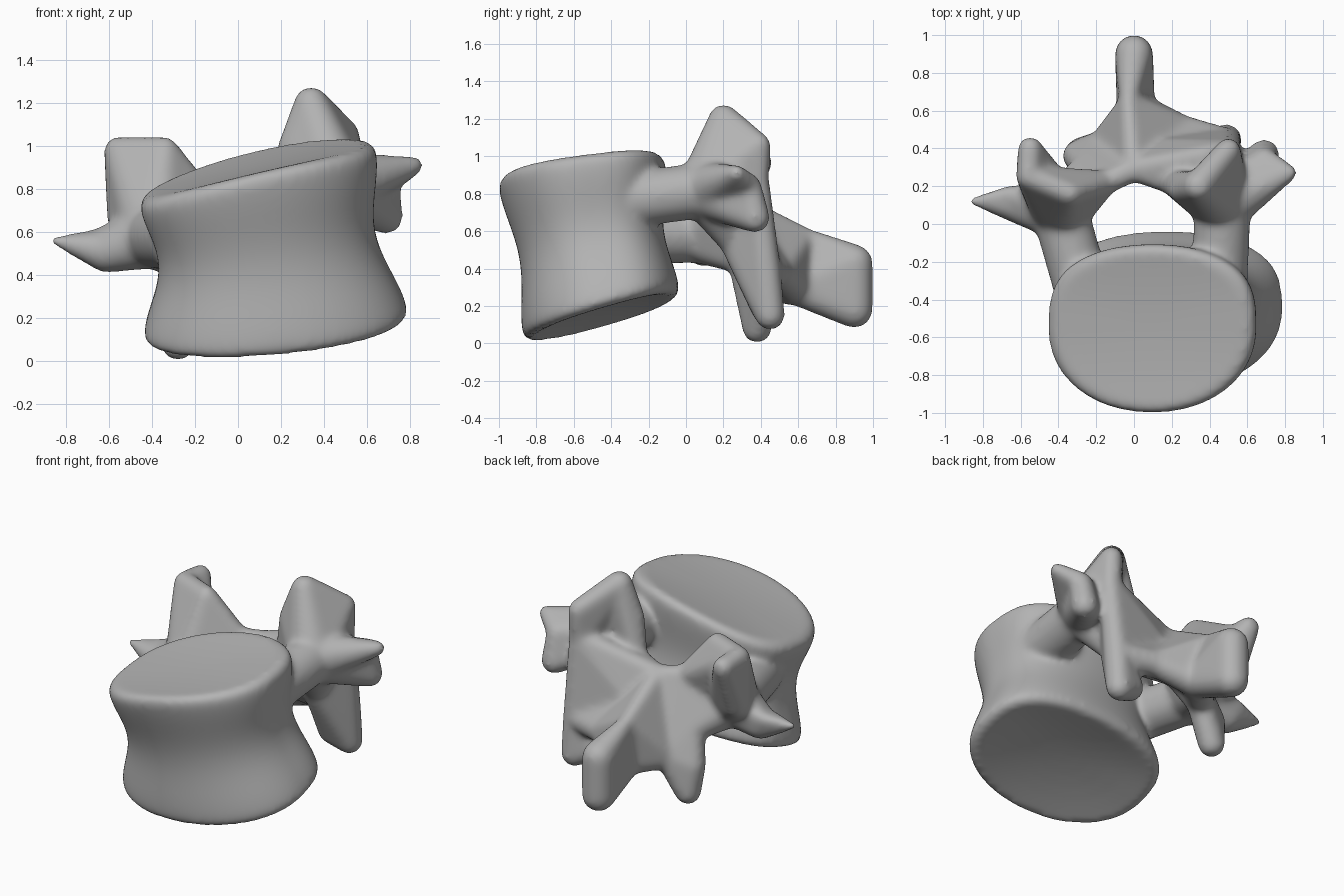
import bpy
import bmesh
from math import cos, sin, pi, copysign
from mathutils import Vector

default_cube = bpy.data.objects.get("Cube")
if default_cube:
    bpy.data.objects.remove(default_cube, do_unlink=True)

bm = bmesh.new()

# Ball points shared by every rounded hull
ball = bmesh.new()
bmesh.ops.create_icosphere(ball, subdivisions=3, radius=1)
ball_points = [vert.co.copy() for vert in ball.verts]
ball.free()


def knob(x, y, z, radius):
    """Ball-shaped cloud of points that a hull can wrap."""
    return [Vector((x, y, z)) + point * radius for point in ball_points]


def wrap(*knobs):
    """Stretch one rounded skin around several knobs."""
    points = [bm.verts.new(point) for cloud in knobs for point in cloud]
    result = bmesh.ops.convex_hull(bm, input=points, use_existing_faces=False)
    spare = set(result["geom_interior"]) | set(result["geom_unused"])
    spare = [item for item in spare if isinstance(item, bmesh.types.BMVert)]
    bmesh.ops.delete(bm, geom=spare, context="VERTS")


def blend(start, end, amount):
    return start + (end - start) * amount


def soft_power(value, power):
    return copysign(abs(value) ** power, value)


def body_ring(level, size=1, segments=72):
    """Oval body section: flat at the back, narrow at the waist."""
    waist = sin(pi * level) ** 2
    rounding = size - 0.09 * size * abs(2 * level - 1) ** 30
    width = (blend(0.62, 0.55, level) - 0.08 * waist) * rounding
    depth = (blend(0.42, 0.45, level) - 0.05 * waist) * rounding
    dish = 0.05 * (1 - size ** 2)
    ring = []
    for step in range(segments):
        angle = 2 * pi * step / segments
        flatness = 0.65 if sin(angle) > 0 else 0.95
        x = blend(0.18, 0.09, level) + width * soft_power(cos(angle), 0.95)
        y = blend(-0.45, -0.56, level) + depth * soft_power(sin(angle), flatness)
        # Both end plates tilt, the upper one mostly sideways
        floor = 0.25 + 0.09 * x + 0.29 * y + dish
        ceiling = 0.98 + 0.26 * x + 0.13 * y - 0.15 * x * x - dish / 2
        ring.append(bm.verts.new((x, y, blend(floor, ceiling, level))))
    return ring


# Vertebral body: dished end plates joined by a wall crowded towards both rims
layers = 24
plate_sizes = [0.1, 0.3, 0.5, 0.7, 0.9]
rings = [body_ring(0, size) for size in plate_sizes]
rings += [body_ring((1 - cos(pi * layer / layers)) / 2)
          for layer in range(layers + 1)]
rings += [body_ring(1, size) for size in reversed(plate_sizes)]
for lower, upper in zip(rings, rings[1:]):
    for i in range(len(lower)):
        bm.faces.new((lower[i - 1], lower[i], upper[i], upper[i - 1]))
bm.faces.new(rings[0])
bm.faces.new(rings[-1])

# Knob sizes
sharp, fine, thin, medium, blunt, thick = 0.02, 0.045, 0.065, 0.08, 0.1, 0.15

# Roof of the canal and spinous process
roof_top = knob(0, 0.29, 0.73, thin)
roof_base = knob(0, 0.38, 0.46, medium)
spine_ridge = knob(-0.03, 0.65, 0.57, fine)
spine_keel = knob(0.01, 0.6, 0.3, blunt)
spine_end_top = knob(0, 0.9, 0.43, blunt)
spine_end_base = knob(0, 0.9, 0.18, blunt)
wrap(roof_top, roof_base, spine_ridge, spine_keel)
wrap(spine_ridge, spine_keel, spine_end_top, spine_end_base)

# Left pedicle, flush with the side of the body
left_root = knob(0.45, -0.35, 0.76, thick)
left_pillar = knob(0.47, 0.1, 0.82, thick)
wrap(left_root, left_pillar)

# Left superior articular process: outer and inner blades
left_peak = knob(0.34, 0.2, 1.2, medium)
left_crest = knob(0.5, 0.39, 1.06, thin)
left_heel = knob(0.5, 0.38, 0.87, thin)
left_lip = knob(0.25, 0.18, 1, thin)
left_lip_base = knob(0.2, 0.22, 0.76, thin)
wrap(left_peak, left_crest, left_heel, left_pillar)
wrap(left_peak, left_lip, left_lip_base, left_pillar)

# Left transverse process: outer tip and lower lobe
left_tip = knob(0.82, 0.27, 0.91, fine)
left_shoulder = knob(0.69, 0.34, 0.84, thin)
left_lobe = knob(0.69, 0.37, 0.67, medium)
wrap(left_pillar, left_tip, left_shoulder)
wrap(left_pillar, left_lobe, left_shoulder)

# Left lamina, inferior articular process and web to the spine
left_lamina = knob(0.38, 0.26, 0.54, medium)
left_flank = knob(0.49, 0.43, 0.38, medium)
left_foot = knob(0.49, 0.45, 0.15, medium)
left_foot_inner = knob(0.38, 0.42, 0.2, medium)
left_web = knob(0.25, 0.5, 0.38, medium)
wrap(left_heel, left_pillar, left_lip_base, left_lamina)
wrap(left_heel, left_lip_base, left_lamina, left_flank, roof_top, roof_base)
wrap(left_lamina, left_flank, left_foot, left_foot_inner)
wrap(roof_top, spine_ridge, spine_keel, left_web)
wrap(roof_top, roof_base, left_web, left_flank, left_lamina)

# Right pedicle
right_root = knob(-0.27, -0.36, 0.57, thick)
right_pillar = knob(-0.39, 0.06, 0.58, thick)
wrap(right_root, right_pillar)

# Right superior articular process: outer and inner blades
right_crest = knob(-0.55, 0.4, 0.97, thin)
right_corner = knob(-0.56, 0.25, 0.98, thin)
right_lip = knob(-0.34, 0.16, 0.98, thin)
right_lip_base = knob(-0.15, 0.22, 0.74, thin)
right_heel = knob(-0.53, 0.24, 0.66, medium)
wrap(right_crest, right_corner, right_heel, right_pillar)
wrap(right_corner, right_lip, right_lip_base, right_pillar)

# Right transverse process: pointed spur
right_elbow = knob(-0.61, 0.1, 0.51, blunt)
right_wing = knob(-0.66, 0.16, 0.57, fine)
right_tip = knob(-0.86, 0.12, 0.56, sharp)
wrap(right_pillar, right_elbow, right_wing)
wrap(right_elbow, right_wing, right_tip)

# Right lamina, inferior articular process and web to the spine
right_lamina = knob(-0.25, 0.3, 0.45, medium)
right_flank = knob(-0.3, 0.36, 0.25, medium)
right_web = knob(-0.16, 0.42, 0.3, medium)
right_foot = knob(-0.28, 0.38, 0.08, medium)
wrap(right_pillar, right_lip_base, right_lamina)
wrap(right_lip_base, right_lamina, right_web, roof_top, roof_base)
wrap(right_lamina, right_flank, right_foot, right_web)
wrap(roof_top, spine_ridge, spine_keel, right_web)

bmesh.ops.recalc_face_normals(bm, faces=bm.faces)
mesh = bpy.data.meshes.new("vertebra")
bm.to_mesh(mesh)
bm.free()
vertebra = bpy.data.objects.new("vertebra", mesh)
bpy.context.collection.objects.link(vertebra)

# Fuse all parts into one skin and soften the joins
remesh = vertebra.modifiers.new("fuse parts", "REMESH")
remesh.mode = "VOXEL"
remesh.voxel_size = 0.016
remesh.use_smooth_shade = True
soften = vertebra.modifiers.new("soften joins", "SMOOTH")
soften.factor = 0.5
soften.iterations = 20

# Plain bone grey
bone = bpy.data.materials.new("bone grey")
bone.use_nodes = True
colour = (0.45, 0.45, 0.45, 1)
bone.diffuse_color = colour
shader = bone.node_tree.nodes["Principled BSDF"]
shader.inputs["Base Color"].default_value = colour
mesh.materials.append(bone)
